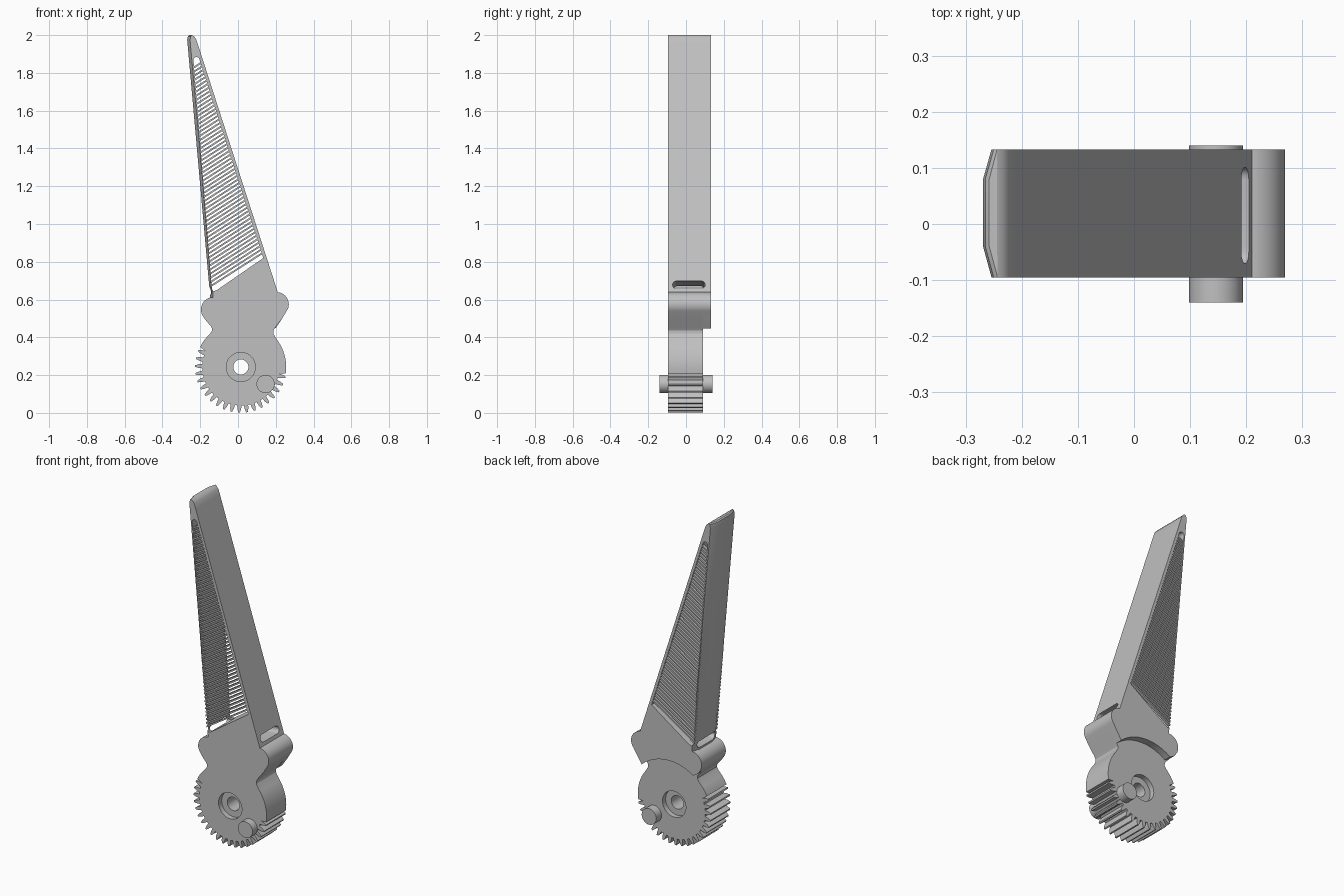
import bpy, bmesh
from math import sin, cos, radians

cube = bpy.data.objects.get("Cube")
if cube:
    bpy.data.objects.remove(cube, do_unlink=True)

GREY = (0.527, 0.527, 0.527, 1.0)
mat = bpy.data.materials.new("plain grey")
mat.use_nodes = True
mat.diffuse_color = GREY
mat.node_tree.nodes["Principled BSDF"].inputs["Base Color"].default_value = GREY

FRONT, GEAR_BACK, BACK = -0.095, 0.09, 0.133
HUB = (0.015, 0.243)
PEG = (0.146, 0.153)


def arc(centre, r, start, end, steps):
    """Points on an arc, angles in degrees."""
    angles = [radians(start + (end - start) * i / steps) for i in range(steps + 1)]
    return [(centre[0] + r * cos(a), centre[1] + r * sin(a)) for a in angles]


def at_y(outline, y):
    return [(x, y, z) for x, z in outline]


def add_loft(bm, rings):
    """Skin a row of matching rings and cap both ends."""
    rows = [[bm.verts.new(p) for p in ring] for ring in rings]
    n = len(rows[0])
    for a, b in zip(rows, rows[1:]):
        for i in range(n):
            j = (i + 1) % n
            bm.faces.new((a[i], a[j], b[j], b[i]))
    bm.faces.new(rows[0])
    bm.faces.new(rows[-1])


def make(name, lofts):
    bm = bmesh.new()
    for rings in lofts:
        add_loft(bm, rings)
    bmesh.ops.recalc_face_normals(bm, faces=bm.faces)
    mesh = bpy.data.meshes.new(name)
    bm.to_mesh(mesh)
    bm.free()
    mesh.materials.append(mat)
    obj = bpy.data.objects.new(name, mesh)
    bpy.context.collection.objects.link(obj)
    return obj


def prism(name, outline, y0, y1):
    return make(name, [[at_y(outline, y0), at_y(outline, y1)]])


def cut(obj, cutter):
    mod = obj.modifiers.new("cut", 'BOOLEAN')
    mod.operation = 'DIFFERENCE'
    mod.solver = 'EXACT'
    mod.object = cutter
    bpy.context.view_layer.objects.active = obj
    bpy.ops.object.modifier_apply(modifier=mod.name)
    bpy.data.objects.remove(cutter, do_unlink=True)


# Gear sector joined to the two shoulder lobes by a narrow neck
right_lobe = arc((0.205, 0.575), 0.064, 85, -40, 12) + [(0.236, 0.503)]
left_lobe = [(-0.168, 0.487)] + arc((-0.13, 0.547), 0.066, 215, 105, 12)

TEETH, PITCH, FIRST = 20, 9.9, -8
teeth = []
for k in range(TEETH):
    mid = FIRST - PITCH * (k + 0.5)
    for r, off in ((0.204, 0.33), (0.224, 0.25), (0.242, 0.1),
                   (0.242, -0.1), (0.224, -0.25), (0.204, -0.33)):
        teeth += arc(HUB, r, mid + off * PITCH, 0, 1)[:1]

outline = (right_lobe + [(0.198, 0.454), (0.187, 0.435), (0.187, 0.42)]
           + arc(HUB, 0.24, 39, FIRST, 12) + teeth
           + arc(HUB, 0.24, -206, -219, 4)
           + [(-0.146, 0.422), (-0.137, 0.437), (-0.14, 0.454)] + left_lobe)
gear = prism("gear_sector", outline, FRONT, GEAR_BACK)

# Stepped axle hole: a bore with a counterbore on each face
steps = ((-0.2, 0.077), (-0.065, 0.077), (-0.065, 0.04),
         (0.06, 0.04), (0.06, 0.077), (0.2, 0.077))
cut(gear, make("axle_cutter",
               [[at_y(arc(HUB, r, 0, 352.5, 47), y) for y, r in steps]]))

# Thick shoulder behind the neck, cleared around the gear
prism("rear_shoulder", right_lobe + arc(HUB, 0.275, 48, 124, 24) + left_lobe,
      GEAR_BACK, BACK)

# Drive peg through the gear
prism("drive_peg", arc(PEG, 0.048, 0, 352.5, 47), -0.14, 0.14)

# Tapered blade with a chamfered left edge
base = [left_lobe[-1], right_lobe[0]]
tip_right = [(-0.212, 1.95), (-0.222, 1.98), (-0.234, 1.995), (-0.244, 2.0)]
tip_left = [(-0.258, 2.0), (-0.265, 1.994), (-0.269, 1.975)]
full = base + tip_right + tip_left
slim = ([(base[0][0] + 0.016, base[0][1]), base[1]] + tip_right
        + [(x + 0.015, z) for x, z in tip_left])
blade = make("blade", [[at_y(slim, FRONT), at_y(full, -0.04),
                        at_y(full, 0.08), at_y(slim, BACK)]])

# Long window through the blade
window = ([(-0.138, 0.655), (-0.132, 0.645), (-0.115, 0.648), (0.134, 0.82)]
          + arc((-0.22, 1.868), 0.016, 15, 175, 8))
cut(blade, prism("window_cutter", window, -0.3, 0.3))

# Sloping drain slot across the foot of the blade
slot = arc((0.08, 0), 0.021, -90, 90, 8) + arc((-0.05, 0), 0.021, 90, 270, 8)
cut(blade, make("slot_cutter", [[[(x, y, z + zc) for y, z in slot]
                                 for x, zc in ((-0.3, 0.628), (0.3, 0.688))]]))

# Slanted slats closing the window on both faces
SLOPE, STEP, BAR, COUNT = 0.64, 0.0225, 0.0105, 55


def edge_point(c, low, high):
    """Where the slanted line z = c + SLOPE * x meets a window edge."""
    b = (high[0] - low[0]) / (high[1] - low[1])
    a = low[0] - b * low[1]
    x = (a + b * c) / (1 - b * SLOPE)
    return (x, c + SLOPE * x)


left_edge = ((-0.142, 0.65), (-0.241, 1.868))
right_edge = ((0.139, 0.82), (-0.2, 1.872))
slats = []
for i in range(COUNT):
    low = 0.758 + i * STEP
    bar = [edge_point(low, *left_edge), edge_point(low, *right_edge),
           edge_point(low + BAR, *right_edge), edge_point(low + BAR, *left_edge)]
    for y0, y1 in ((FRONT + 0.003, FRONT + 0.02), (BACK - 0.02, BACK - 0.003)):
        slats.append([at_y(bar, y0), at_y(bar, y1)])
make("window_slats", slats)

# Smooth the round surfaces, keep the creases
bpy.ops.object.select_all(action='DESELECT')
for obj in bpy.context.collection.objects:
    if obj.type == 'MESH':
        obj.select_set(True)
        bpy.context.view_layer.objects.active = obj
bpy.ops.object.shade_smooth_by_angle(angle=radians(25))
